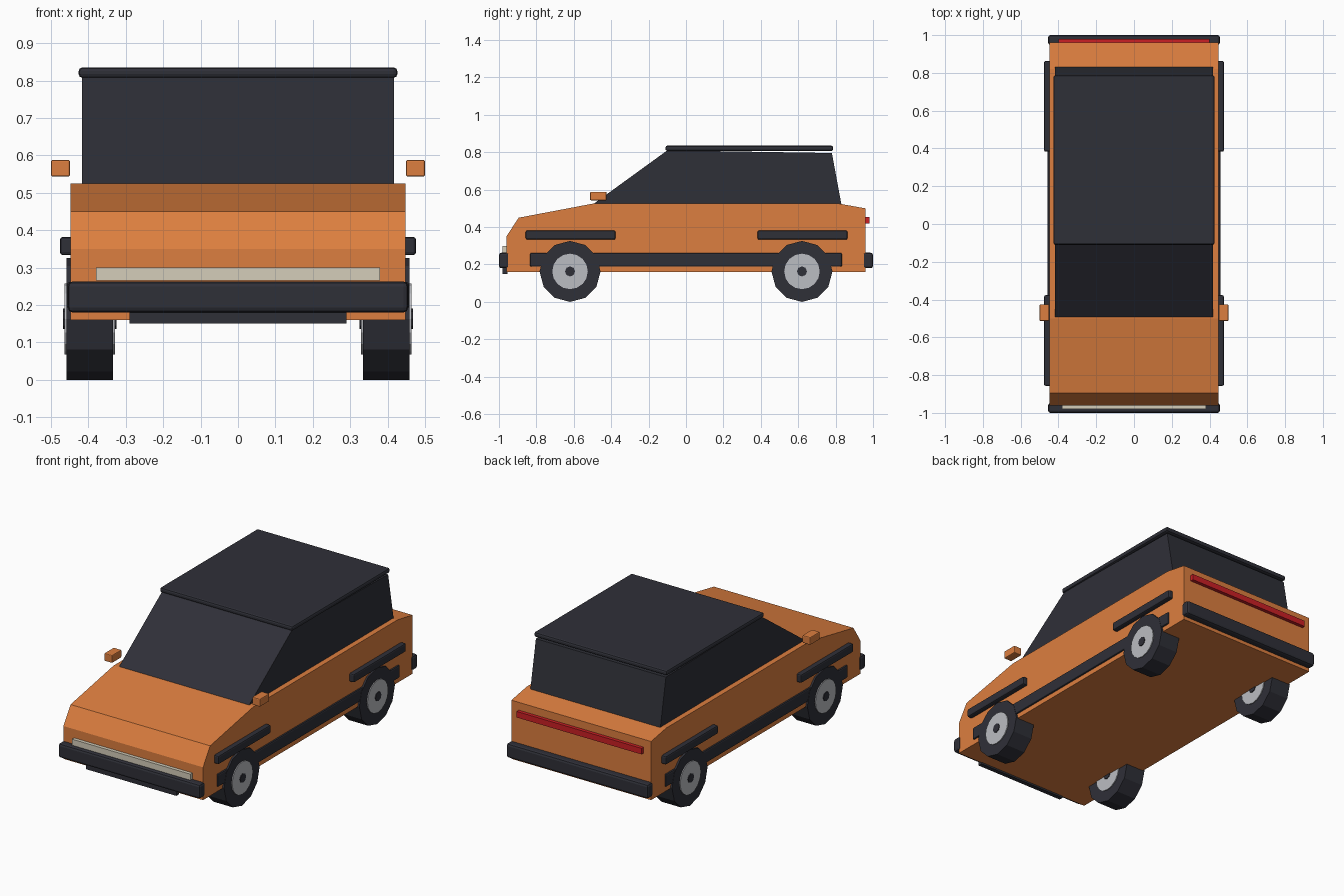
import bpy, bmesh, math
from mathutils import Matrix

old = bpy.data.objects.get("Cube")
if old:
    bpy.data.objects.remove(old, do_unlink=True)


def material(name, rgb):
    m = bpy.data.materials.new(name)
    m.use_nodes = True
    m.diffuse_color = (*rgb, 1)
    m.node_tree.nodes["Principled BSDF"].inputs["Base Color"].default_value = (*rgb, 1)
    return m


orange = material("orange paint", (0.72, 0.21, 0.05))
dark = material("dark trim", (0.028, 0.029, 0.039))
silver = material("silver rim", (0.50, 0.51, 0.54))
cream = material("cream lamp", (0.66, 0.61, 0.49))
red = material("red lamp", (0.60, 0.014, 0.018))


def finish(name, bm, mat):
    bmesh.ops.recalc_face_normals(bm, faces=bm.faces)
    mesh = bpy.data.meshes.new(name)
    bm.to_mesh(mesh)
    bm.free()
    mesh.materials.append(mat)
    obj = bpy.data.objects.new(name, mesh)
    bpy.context.collection.objects.link(obj)
    return obj


def box(name, x, y, z, mat, bevel=0):
    """Box from (min, max) ranges, with optional chamfered edges."""
    bm = bmesh.new()
    bmesh.ops.create_cube(bm, size=1)
    for v in bm.verts:
        for i, (low, high) in enumerate((x, y, z)):
            v.co[i] = high if v.co[i] > 0 else low
    if bevel:
        bmesh.ops.bevel(bm, geom=bm.edges[:], offset=bevel, segments=2,
                        profile=0.5, affect='EDGES')
    return finish(name, bm, mat)


def side_profile(name, points, half_width, mat):
    """Side outline (y, z) extruded across the car."""
    bm = bmesh.new()
    face = bm.faces.new([bm.verts.new((-half_width, y, z)) for y, z in points])
    new = bmesh.ops.extrude_face_region(bm, geom=[face])["geom"]
    for v in new:
        if isinstance(v, bmesh.types.BMVert):
            v.co.x = half_width
    return finish(name, bm, mat)


def disc(name, x, y, z, radius, width, sides, mat):
    """Cylinder lying along the x axis."""
    bm = bmesh.new()
    bmesh.ops.create_cone(bm, cap_ends=True, segments=sides, radius1=radius,
                          radius2=radius, depth=width,
                          matrix=Matrix.Translation((x, y, z)) @ Matrix.Rotation(math.pi / 2, 4, 'Y'))
    return finish(name, bm, mat)


# Body and cabin
side_profile("body", [(-0.96, 0.16), (-0.96, 0.35), (-0.895, 0.45), (-0.5, 0.525),
                      (0.82, 0.525), (0.96, 0.50), (0.96, 0.16)], 0.448, orange)
side_profile("cabin", [(-0.5, 0.52), (-0.10, 0.81), (0.78, 0.796), (0.832, 0.515)],
             0.417, dark)
box("roof_panel", (-0.426, 0.426), (-0.11, 0.787), (0.807, 0.835), dark, 0.01)

# Front and rear fittings
box("front_bumper", (-0.455, 0.455), (-1.0, -0.948), (0.18, 0.263), dark, 0.013)
box("rear_bumper", (-0.455, 0.455), (0.948, 1.0), (0.18, 0.263), dark, 0.013)
box("front_air_dam", (-0.29, 0.29), (-0.98, -0.955), (0.15, 0.2), dark)
box("headlight_strip", (-0.38, 0.38), (-0.98, -0.955), (0.265, 0.30), cream)
box("tail_light_strip", (-0.40, 0.40), (0.955, 0.98), (0.42, 0.455), red)

# Side fittings and wheels
for side, s in (("left", 1), ("right", -1)):
    def span(a, b):
        return tuple(sorted((s * a, s * b)))
    box(f"{side}_sill_trim", span(0.43, 0.457), (-0.834, 0.834), (0.188, 0.262), dark, 0.008)
    box(f"{side}_mirror", span(0.449, 0.50), (-0.513, -0.425), (0.543, 0.588), orange, 0.005)
    for end, e in (("front", -1), ("rear", 1)):
        y = e * 0.62
        box(f"{side}_{end}_fender_trim", span(0.44, 0.476), (y - 0.237, y + 0.243),
            (0.333, 0.382), dark, 0.008)
        disc(f"{side}_{end}_tyre", s * 0.396, y, 0.163, 0.163, 0.125, 12, dark)
        disc(f"{side}_{end}_rim", s * 0.396, y, 0.163, 0.095, 0.135, 16, silver)
        disc(f"{side}_{end}_hub", s * 0.396, y, 0.163, 0.027, 0.143, 8, dark)
